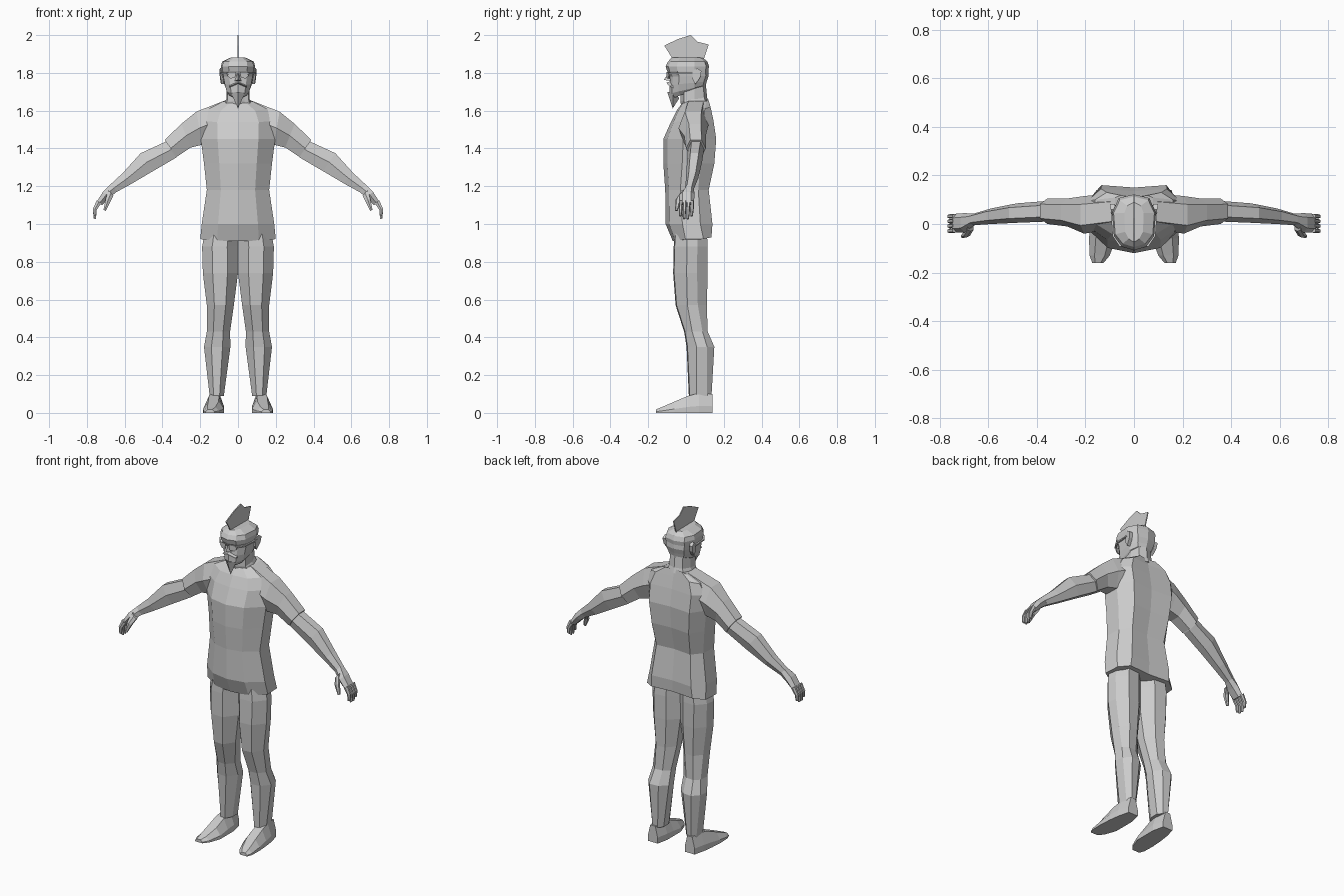
import bpy, bmesh, math

grey = bpy.data.materials.new("light grey")
grey.diffuse_color = (0.6, 0.6, 0.6, 1)


def make(name, verts, faces, mirror=False):
    mesh = bpy.data.meshes.new(name)
    mesh.from_pydata(verts, [], faces)
    bm = bmesh.new()
    bm.from_mesh(mesh)
    bmesh.ops.recalc_face_normals(bm, faces=bm.faces)
    bm.to_mesh(mesh)
    bm.free()
    mesh.materials.append(grey)
    ob = bpy.data.objects.new(name, mesh)
    bpy.context.collection.objects.link(ob)
    if mirror:
        ob.modifiers.new("mirror", 'MIRROR')
    return ob


def loft(name, rings, mirror=False):
    """Skin a list of equal rings and cap both ends."""
    n = len(rings[0])
    verts = [p for r in rings for p in r]
    faces = [(k * n + i, k * n + (i + 1) % n, (k + 1) * n + (i + 1) % n, (k + 1) * n + i)
             for k in range(len(rings) - 1) for i in range(n)]
    faces += [tuple(range(n)), tuple(range(len(verts) - n, len(verts)))]
    return make(name, verts, faces, mirror)


def whole(half):
    """Complete a ring from its right half (first and last points on x = 0)."""
    return half + [(-x, y, z) for x, y, z in half[-2:0:-1]]


def limb(name, stations):
    """Six-sided limb: each station is top x, z, bottom x, z, front y, back y."""
    rings = []
    for tx, tz, bx, bz, y0, y1 in stations:
        c, d = (y0 + y1) / 2, (y1 - y0) * 0.28
        mx, mz = (tx + bx) / 2, (tz + bz) / 2
        rings.append([(tx, c - d, tz), (tx, c + d, tz), (mx, y1, mz),
                      (bx, c + d, bz), (bx, c - d, bz), (mx, y0, mz)])
    return loft(name, rings, True)


# Shirt body: z front, z back, half width, front y, back y
def shirt_ring(zf, zb, w, yf, yb):
    m = (yf + yb) / 2 + 0.02
    return whole([(0, yf, zf), (0.55 * w, yf * 0.82, zf), (w, m - 0.055, (zf + zb) / 2),
                  (w * 0.97, m + 0.04, (zf + zb) / 2), (0.68 * w, yb, zb), (0, yb - 0.01, zb)])


loft("shirt", [shirt_ring(*r) for r in [
    (0.91, 0.93, 0.20, -0.07, 0.135),
    (1.00, 1.00, 0.192, -0.108, 0.14),
    (1.18, 1.18, 0.165, -0.11, 0.12),
    (1.32, 1.32, 0.18, -0.12, 0.15),
    (1.45, 1.45, 0.197, -0.12, 0.16),
    (1.54, 1.55, 0.20, -0.08, 0.145),
    (1.60, 1.62, 0.165, -0.05, 0.13),
    (1.64, 1.66, 0.08, -0.02, 0.118)]])

# Sleeves and arms
limb("sleeve", [(0.08, 1.65, 0.12, 1.45, -0.02, 0.125),
                (0.22, 1.595, 0.19, 1.42, -0.04, 0.115),
                (0.30, 1.53, 0.25, 1.405, -0.01, 0.105),
                (0.388, 1.445, 0.325, 1.355, 0.0, 0.105)])
limb("arm", [(0.34, 1.47, 0.29, 1.39, 0.012, 0.095),
             (0.385, 1.435, 0.33, 1.35, 0.01, 0.095),
             (0.515, 1.375, 0.45, 1.28, 0.005, 0.085),
             (0.61, 1.27, 0.56, 1.215, 0.0, 0.065),
             (0.68, 1.205, 0.645, 1.168, -0.005, 0.042)])
limb("palm", [(0.675, 1.21, 0.64, 1.172, -0.005, 0.042),
              (0.715, 1.17, 0.68, 1.14, -0.035, 0.045),
              (0.75, 1.115, 0.72, 1.10, -0.035, 0.042)])
for i in range(4):
    y = -0.036 + i * 0.02
    end = (1.045, 1.03, 1.03, 1.045)[i]
    limb("finger", [(0.748, 1.125, 0.724, 1.11, y, y + 0.018),
                    (0.768, 1.08, 0.748, 1.075, y - 0.002, y + 0.017),
                    (0.765, end, 0.752, end - 0.005, y - 0.001, y + 0.012)])
limb("thumb", [(0.685, 1.18, 0.66, 1.15, -0.03, 0.0),
               (0.70, 1.135, 0.675, 1.12, -0.055, -0.025),
               (0.712, 1.075, 0.70, 1.07, -0.058, -0.043)])

# Trousers: z, inner x, outer x, front y, back y
legs = []
for z, a, b, f, k in [(0.96, 0, 0.175, -0.06, 0.11), (0.88, 0, 0.19, -0.065, 0.115),
                      (0.74, 0.0, 0.186, -0.068, 0.115), (0.57, 0.022, 0.165, -0.055, 0.11),
                      (0.43, 0.042, 0.165, -0.01, 0.115), (0.35, 0.04, 0.18, 0.003, 0.15),
                      (0.09, 0.075, 0.15, 0.015, 0.135)]:
    w, m = b - a, (f + k) / 2
    legs.append([(a + 0.3 * w, f, z), (a + 0.72 * w, f + 0.005, z), (b, m - 0.02, z), (b - 0.05 * w, m + 0.035, z),
                 (a + 0.7 * w, k, z), (a + 0.3 * w, k - 0.005, z), (a, m + 0.03, z), (a, m - 0.02, z)])
loft("trouser_leg", legs, True)

# Shoes, heel to toe: y, inner x, outer x, height
shoes = []
for y, a, b, h in [(0.14, 0.09, 0.155, 0.10), (0.07, 0.075, 0.172, 0.105), (0.01, 0.075, 0.18, 0.09),
                   (-0.06, 0.075, 0.185, 0.06), (-0.13, 0.1, 0.183, 0.03), (-0.16, 0.125, 0.172, 0.018)]:
    w = b - a
    shoes.append([(a, y, 0), (b, y, 0), (b, y, h * 0.35), (b - w * 0.25, y, h), (a + w * 0.25, y, h), (a, y, h * 0.35)])
loft("shoe", shoes, True)


# Neck and head: z front, z back, half width, front y, back y
def head_ring(zf, zb, w, yf, yb):
    pts = [(0, yf), (0.55 * w, yf + 0.014), (0.92 * w, yf * 0.5 + 0.005), (w, 0.045), (0.7 * w, yb - 0.015), (0, yb)]
    return whole([(x, y, zf + (zb - zf) * (y - yf) / (yb - yf)) for x, y in pts])


loft("neck", [head_ring(*r) for r in [(1.60, 1.64, 0.085, -0.02, 0.12), (1.65, 1.67, 0.062, -0.03, 0.112),
                                      (1.71, 1.74, 0.06, -0.03, 0.105)]])
loft("head", [head_ring(*r) for r in [
    (1.665, 1.73, 0.05, -0.07, 0.095), (1.69, 1.735, 0.065, -0.088, 0.105),
    (1.735, 1.755, 0.076, -0.088, 0.11), (1.78, 1.785, 0.084, -0.083, 0.12),
    (1.81, 1.81, 0.088, -0.1, 0.118), (1.835, 1.835, 0.09, -0.108, 0.122),
    (1.86, 1.86, 0.084, -0.095, 0.113), (1.882, 1.88, 0.04, -0.075, 0.09)]])

# Nose, moustache and pointed beard
make("nose", [(0, -0.088, 1.805), (-0.018, -0.082, 1.757), (0.018, -0.082, 1.757), (0, -0.118, 1.763)],
     [(0, 1, 3), (0, 3, 2), (1, 2, 3), (0, 2, 1)])
make("beard", [(-0.038, -0.07, 1.695), (0.038, -0.07, 1.695), (0, -0.1, 1.70), (0, -0.035, 1.667), (0, -0.07, 1.612)],
     [(0, 2, 4), (2, 1, 4), (1, 3, 4), (3, 0, 4), (0, 3, 1, 2)])
loft("moustache", [[(x, y - 0.012, z), (x, y + 0.01, z + 0.008), (x, y + 0.01, z - 0.008)]
                   for x, y, z in [(-0.045, -0.075, 1.728), (0, -0.092, 1.748), (0.045, -0.075, 1.728)]])

# Glasses: lenses and side bars
loft("lens", [[(0.01, y, 1.805), (0.05, y + 0.008, 1.805), (0.055, y + 0.012, 1.785),
               (0.04, y + 0.008, 1.77), (0.016, y, 1.775)] for y in (-0.103, -0.097)], True)
loft("side_bar", [[(x, y, 1.795), (x, y, 1.803), (x - 0.012, y, 1.803), (x - 0.012, y, 1.795)]
                  for x, y in [(0.06, -0.092), (0.088, -0.05), (0.096, 0.05)]], True)

# Ears
loft("ear", [[(x + dx, y, z) for y, z, dx in [(0.035, 1.81, 0), (0.06, 1.825, 0.006), (0.082, 1.81, 0.009),
                                             (0.075, 1.775, 0.006), (0.05, 1.74, 0), (0.035, 1.765, 0)]]
             for x in (0.07, 0.09)], True)

# Thin upright crest of hair
crest = [(-0.065, 1.865), (-0.115, 1.945), (-0.04, 1.98), (0.025, 2.0), (0.06, 1.965), (0.12, 1.95), (0.092, 1.865)]
loft("hair_crest", [[(x, y, z) for y, z in crest] for x in (-0.003, 0.003)])
